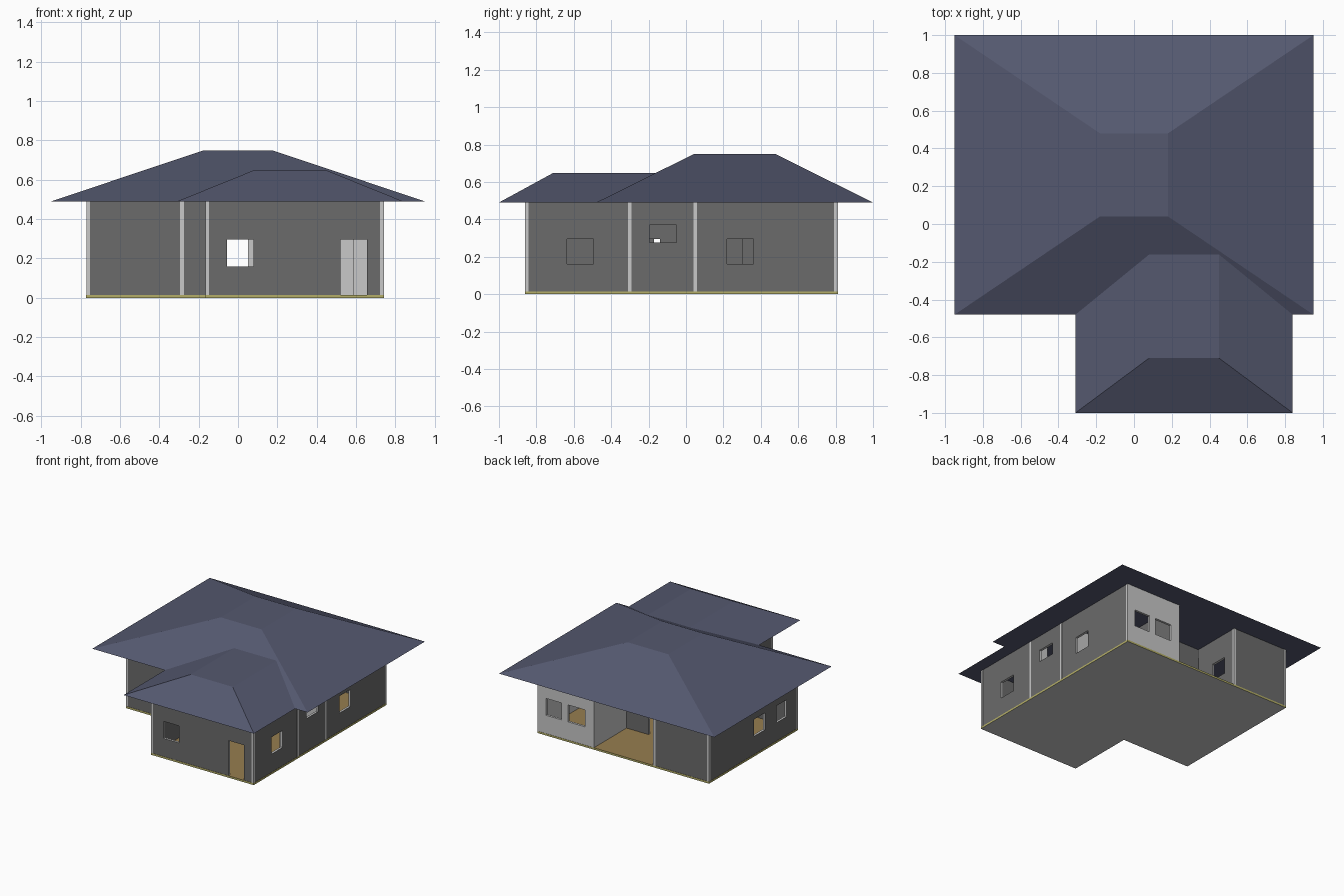
import bpy
import bmesh

cube = bpy.data.objects.get("Cube")
if cube:
    bpy.data.objects.remove(cube, do_unlink=True)


def material(name, rgb):
    m = bpy.data.materials.new(name)
    m.use_nodes = True
    m.diffuse_color = (*rgb, 1)
    m.node_tree.nodes["Principled BSDF"].inputs["Base Color"].default_value = (*rgb, 1)
    return m


DARK = material("dark_grey_wall", (0.147, 0.147, 0.147))
LIGHT = material("light_grey_wall", (0.58, 0.58, 0.58))
ROOF = material("slate_blue_roof", (0.089, 0.098, 0.159))
FLOOR = material("brown_floor", (0.31, 0.21, 0.08))
EDGE = material("olive_floor_edge", (0.46, 0.43, 0.14))

THICK = 0.018
BASE, EAVE = 0.015, 0.49


def make_object(name, verts, faces, mats):
    mesh = bpy.data.meshes.new(name)
    mesh.from_pydata(verts, [], faces)
    for m in mats:
        mesh.materials.append(m)
    ob = bpy.data.objects.new(name, mesh)
    bpy.context.collection.objects.link(ob)
    return ob


def wall(name, axis, pos, lo, hi, side, openings=(), outer=DARK, inner=LIGHT):
    """Upright panel along an axis, facing side, thickened inwards, with openings."""
    us = sorted({lo, hi, *(u for o in openings for u in o[:2])})
    zs = sorted({BASE, EAVE, *(z for o in openings for z in o[2:])})
    verts = [(u, pos, z) if axis == "x" else (pos, u, z) for z in zs for u in us]
    n, faces = len(us), []
    for j in range(len(zs) - 1):
        for i in range(n - 1):
            u, z = (us[i] + us[i + 1]) / 2, (zs[j] + zs[j + 1]) / 2
            if any(o[0] < u < o[1] and o[2] < z < o[3] for o in openings):
                continue
            f = [j * n + i, j * n + i + 1, (j + 1) * n + i + 1, (j + 1) * n + i]
            flip = side > 0 if axis == "x" else side < 0
            faces.append(f[::-1] if flip else f)
    ob = make_object(name, verts, faces, [outer, inner, LIGHT])
    mod = ob.modifiers.new("thickness", "SOLIDIFY")
    mod.thickness = THICK
    mod.offset = -1
    mod.material_offset = 1
    mod.material_offset_rim = 2


def window(a, b):
    return (a, b, 0.16, 0.295)


def door(a, b):
    return (a, b, BASE, 0.295)


# Outer walls
wall("front_wall", "x", -0.86, -0.165, 0.74, -1,
     [window(-0.055, 0.08), door(0.52, 0.655)], inner=DARK)
wall("left_side_wall", "y", 0.74, -0.86, 0.81, 1,
     [window(-0.635, -0.495), (-0.195, -0.05, 0.275, 0.37), window(0.22, 0.36)])
wall("wing_side_wall", "y", -0.165, -0.86, -0.31, -1, inner=DARK)
wall("front_setback_wall", "x", -0.31, -0.77, -0.165, -1, inner=DARK)
wall("right_side_wall", "y", -0.77, -0.31, 0.81, -1,
     [window(-0.17, -0.04), window(0.105, 0.245)], inner=DARK)
wall("back_right_wall", "x", 0.81, -0.77, -0.28, 1)
wall("back_left_wall", "x", 0.81, 0.245, 0.74, 1,
     [window(0.325, 0.475), window(0.53, 0.67)], outer=LIGHT, inner=DARK)

# Back porch walls
wall("porch_right_wall", "y", -0.28, 0.4, 0.81, 1, [window(0.56, 0.7)])
wall("porch_back_wall", "x", 0.4, -0.28, 0.245, 1, [door(-0.09, 0.05)])
wall("porch_left_wall", "y", 0.245, 0.05, 0.81, -1,
     [door(0.16, 0.3)], outer=LIGHT, inner=DARK)

# Room partitions
wall("short_partition", "x", -0.31, 0.585, 0.74, -1, outer=LIGHT)
wall("cross_partition", "x", 0.04, 0.245, 0.74, -1, outer=LIGHT)
wall("long_partition", "y", -0.276, -0.31, 0.4, 1, [door(-0.28, -0.14)], inner=DARK)


# Pale wall ends showing at corners and partitions
def post(name, x, y):
    h = 0.0095
    verts = [(x + sx * h, y + sy * h, z) for z in (BASE, EAVE)
             for sx, sy in ((-1, -1), (1, -1), (1, 1), (-1, 1))]
    faces = [(i, (i + 1) % 4, (i + 1) % 4 + 4, i + 4) for i in range(4)]
    make_object(name, verts, faces + [(3, 2, 1, 0), (4, 5, 6, 7)], [LIGHT])


corners = [(-0.762, -0.302), (-0.285, -0.302), (-0.157, -0.852), (0.732, -0.852),
           (0.732, -0.301), (0.732, 0.049), (0.732, 0.802), (0.253, 0.802),
           (-0.288, 0.802), (-0.762, 0.802)]
for k, (x, y) in enumerate(corners):
    post(f"wall_end_{k + 1}", x, y)

# Floor slab: brown top, olive edge, pale underside
outline = [(-0.165, -0.862), (0.742, -0.862), (0.742, 0.812),
           (-0.772, 0.812), (-0.772, -0.312), (-0.165, -0.312)]
n = len(outline)
sides = [(i, (i + 1) % n, (i + 1) % n + n, i + n) for i in range(n)]
slab = make_object("floor_slab", [(x, y, z) for z in (0, BASE) for x, y in outline],
                   sides + [tuple(range(n))[::-1], tuple(range(n, 2 * n))],
                   [EDGE, FLOOR, LIGHT])
for p in slab.data.polygons:
    p.material_index = 1 if p.normal.z > 0.5 else 2 if p.normal.z < -0.5 else 0


# Hipped roofs with a flat top
def hip_roof(name, eave, top, height, back_open=False):
    verts = []
    for (x0, y0, x1, y1), z in ((eave, EAVE), (top, height)):
        verts += [(x0, y0, z), (x1, y0, z), (x1, y1, z), (x0, y1, z)]
    faces = [(i, (i + 1) % 4, (i + 1) % 4 + 4, i + 4) for i in range(4)
             if not (back_open and i == 2)]
    make_object(name, verts, faces + [(3, 2, 1, 0), (4, 5, 6, 7)], [ROOF])


hip_roof("main_roof", (-0.95, -0.48, 0.95, 1.0), (-0.18, 0.04, 0.18, 0.48), 0.748)
hip_roof("wing_roof", (-0.31, -1.0, 0.84, -0.48), (0.08, -0.71, 0.45, -0.16), 0.648,
         back_open=True)
